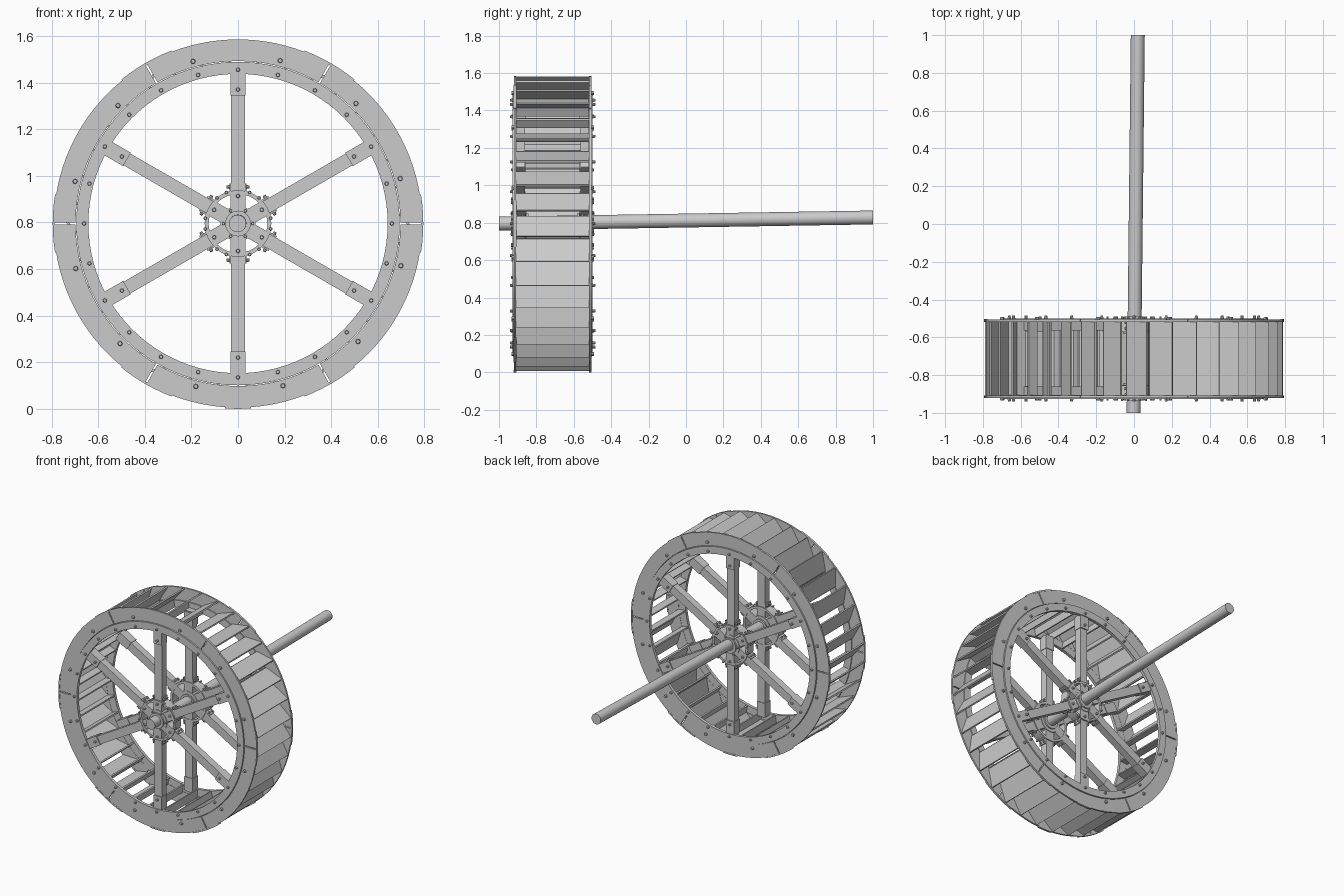
import bpy, bmesh
from math import cos, sin, radians, tau
from mathutils import Vector, Matrix

if "Cube" in bpy.data.objects:
    bpy.data.objects.remove(bpy.data.objects["Cube"])

CZ, YC = 0.795, -0.713          # wheel centre height, wheel mid-plane
SPOKES = [30 + 60 * i for i in range(6)]


def P(r, a, y, t=0.0):
    """Point at radius r, angle a (deg), shifted t sideways."""
    a = radians(a)
    return Vector((r * cos(a) - t * sin(a), y, CZ + r * sin(a) + t * cos(a)))


def arc(bm, r0, r1, y0, y1, a0=0, a1=360, n=96):
    """Rectangular section swept round the wheel axis."""
    closed = a1 - a0 >= 360
    loops = []
    for i in range(n if closed else n + 1):
        a = a0 + (a1 - a0) * i / n
        loops.append([bm.verts.new(P(r, a, y)) for r, y in
                      ((r0, y0), (r1, y0), (r1, y1), (r0, y1))])
    for i in range(n):
        A, B = loops[i], loops[(i + 1) % len(loops)]
        for k in range(4):
            bm.faces.new((A[k], A[(k + 1) % 4], B[(k + 1) % 4], B[k]))
    if not closed:
        bm.faces.new(loops[0])
        bm.faces.new(loops[-1])


def prism(bm, p, y0, y1):
    """Extrude a list of x/z points between y0 and y1."""
    A = [bm.verts.new((q[0], y0, q[2])) for q in p]
    B = [bm.verts.new((q[0], y1, q[2])) for q in p]
    n = len(p)
    bm.faces.new(A)
    bm.faces.new(B)
    for i in range(n):
        bm.faces.new((A[i], A[(i + 1) % n], B[(i + 1) % n], B[i]))


def bar(bm, a, r0, r1, w, y0, y1):
    prism(bm, [P(r0, a, 0, -w / 2), P(r1, a, 0, -w / 2),
               P(r1, a, 0, w / 2), P(r0, a, 0, w / 2)], y0, y1)


def board(bm, p, q, th, y0, y1):
    n = (q - p).cross(Vector((0, 1, 0))).normalized() * th / 2
    prism(bm, [p - n, q - n, q + n, p + n], y0, y1)


def bolt(bm, pos, axis, r=0.011, h=0.022):
    m = Matrix.Translation(pos) @ Vector(axis).to_track_quat('Z', 'Y').to_matrix().to_4x4()
    bmesh.ops.create_cone(bm, cap_ends=True, segments=8, radius1=r,
                          radius2=r * 0.7, depth=h, matrix=m)


def finish(bm, name, smooth=False):
    bmesh.ops.recalc_face_normals(bm, faces=bm.faces)
    me = bpy.data.meshes.new(name)
    bm.to_mesh(me)
    bm.free()
    ob = bpy.data.objects.new(name, me)
    bpy.context.collection.objects.link(ob)
    if smooth:
        bpy.ops.object.select_all(action='DESELECT')
        ob.select_set(True)
        bpy.context.view_layer.objects.active = ob
        bpy.ops.object.shade_smooth_by_angle(angle=radians(30))


for s, side in ((-1, "front"), (1, "back")):
    Y = lambda d: YC + s * d

    # outer shroud: six plates with narrow joints, plus straps over the joints
    bm = bmesh.new()
    for k in range(6):
        arc(bm, 0.697, 0.79, Y(0.195), Y(0.207), 60 * k + 0.3, 60 * k + 59.7, 20)
        arc(bm, 0.785, 0.795, Y(0.194), Y(0.209), 60 * k - 9, 60 * k + 9, 6)
    arc(bm, 0.785, 0.795, Y(0.194), Y(0.209), -94, -86, 4)
    finish(bm, side + "_shroud", True)

    # inner ring
    bm = bmesh.new()
    arc(bm, 0.642, 0.694, Y(0.193), Y(0.214))
    finish(bm, side + "_inner_ring", True)

    # spokes and their end brackets
    bm = bmesh.new()
    for a in SPOKES:
        bar(bm, a, 0.10, 0.655, 0.058, Y(0.148), Y(0.2))
    finish(bm, side + "_spokes")
    bm = bmesh.new()
    for a in SPOKES:
        bar(bm, a, 0.55, 0.648, 0.066, Y(0.144), Y(0.208))
    finish(bm, side + "_spoke_brackets")

    # hub: bearing collar, disc, outer band and spoke sockets
    bm = bmesh.new()
    arc(bm, 0.034, 0.055, Y(0.13), Y(0.222), n=32)
    arc(bm, 0.05, 0.076, Y(0.14), Y(0.212), n=32)
    arc(bm, 0.126, 0.143, Y(0.142), Y(0.21), n=48)
    for a in SPOKES:
        bar(bm, a, 0.065, 0.14, 0.066, Y(0.144), Y(0.208))
        for t in (-1, 1):
            bar_r = [P(0.138, a, 0, t * 0.03), P(0.172, a, 0, t * 0.03),
                     P(0.172, a, 0, t * 0.037), P(0.138, a, 0, t * 0.037)]
            prism(bm, bar_r, Y(0.144), Y(0.208))
    finish(bm, side + "_hub", True)

    # bolts on rings, brackets and hub
    bm = bmesh.new()
    out = (0, s, 0)
    for k in range(24):
        bolt(bm, P(0.66, 15 * k, Y(0.217)), out, 0.01)
    for k in range(12):
        bolt(bm, P(0.722, 15.5 + 30 * k, Y(0.21)), out, 0.012)
    for a in SPOKES:
        bolt(bm, P(0.575, a, Y(0.211)), out, 0.01)
        bolt(bm, P(0.118, a, Y(0.211)), out, 0.01)
        bolt(bm, P(0.063, a + 30, Y(0.213)), out, 0.008)
        for t in (-1, 1):
            tang = t * (P(0, a, 0, 1) - P(0, a, 0))
            for d in (0.16, 0.192):
                bolt(bm, P(0.157, a, Y(d), t * 0.04), tang, 0.009, 0.018)
            bolt(bm, P(0.133, a, Y(0.211), t * 0.05), out, 0.008)
    finish(bm, side + "_bolts")

# buckets: slanted outer board and short radial inner board
bm = bmesh.new()
for k in range(36):
    a = 5 + 10 * k
    board(bm, P(0.787, a, 0), P(0.7, a + 8, 0), 0.01, YC - 0.197, YC + 0.197)
    board(bm, P(0.703, a + 8, 0), P(0.645, a + 8, 0), 0.01, YC - 0.196, YC + 0.196)
finish(bm, "bucket_boards")

# axle, slightly tilted
p, q = Vector((-0.002, -1, 0.795)), Vector((0.02, 1, 0.828))
bm = bmesh.new()
bmesh.ops.create_cone(bm, cap_ends=True, segments=32, radius1=0.037, radius2=0.037,
                      depth=(q - p).length,
                      matrix=Matrix.Translation((p + q) / 2) @
                      (q - p).to_track_quat('Z', 'Y').to_matrix().to_4x4())
finish(bm, "axle", True)
